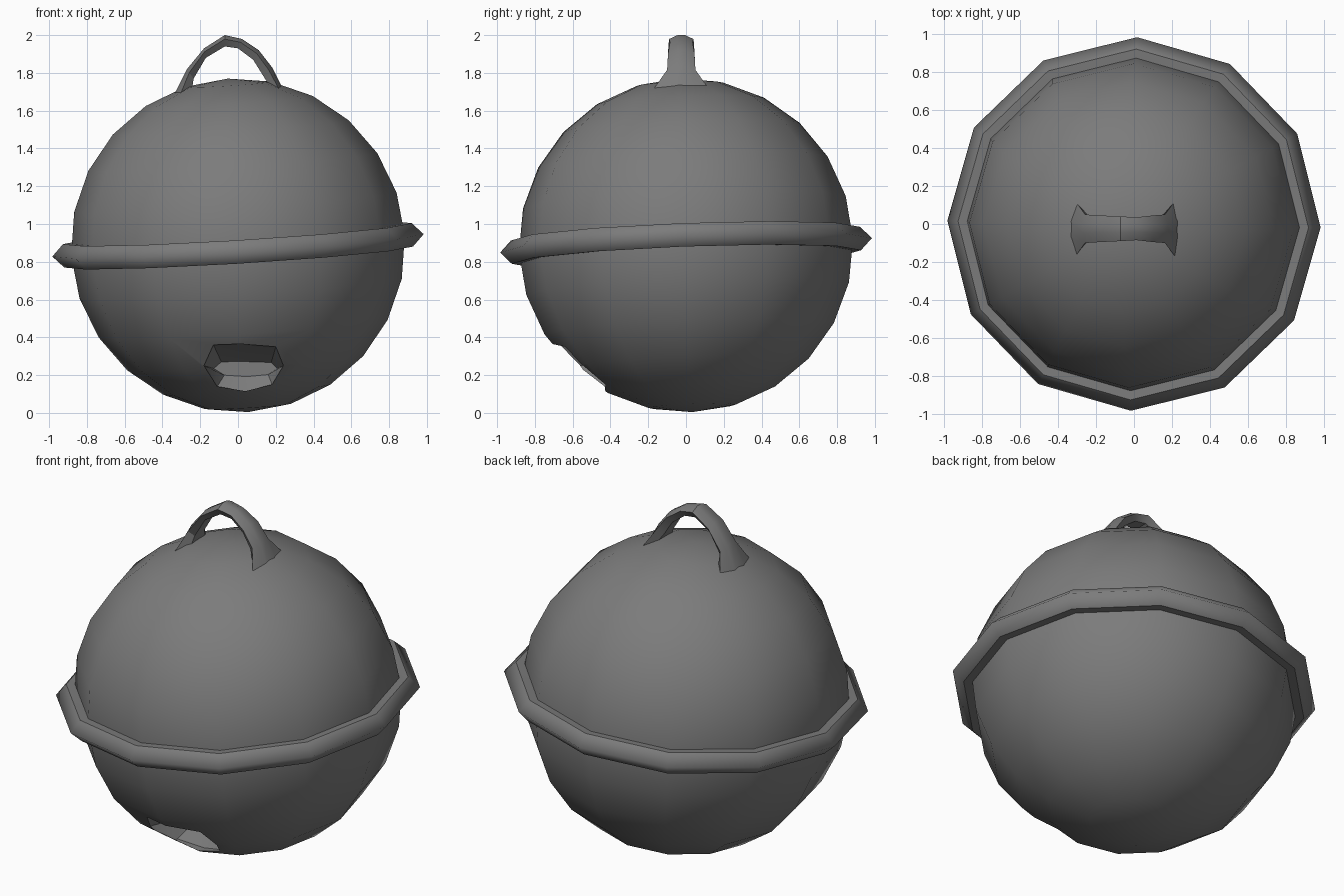
import bpy, bmesh, math
from mathutils import Vector, Matrix

if "Cube" in bpy.data.objects:
    bpy.data.objects.remove(bpy.data.objects["Cube"])

SIDES = 12
CENTRE = Vector((0, 0, 0.887))
AXIS = Vector((-0.061, -0.038, 1)).normalized()   # the ball leans slightly
TILT = (Matrix.Translation(CENTRE)
        @ Vector((0, 0, 1)).rotation_difference(AXIS).to_matrix().to_4x4()
        @ Matrix.Rotation(math.radians(-1), 4, 'Z'))

metal = bpy.data.materials.new("dark_metal")
metal.diffuse_color = (0.2, 0.2, 0.2, 1)
metal.use_nodes = True
metal.node_tree.nodes["Principled BSDF"].inputs["Base Color"].default_value = metal.diffuse_color


def finish(name, bm):
    bmesh.ops.recalc_face_normals(bm, faces=bm.faces)
    mesh = bpy.data.meshes.new(name)
    bm.to_mesh(mesh)
    bm.free()
    mesh.materials.append(metal)
    ob = bpy.data.objects.new(name, mesh)
    bpy.context.collection.objects.link(ob)
    return ob


def select(ob):
    bpy.ops.object.select_all(action='DESELECT')
    ob.select_set(True)
    bpy.context.view_layer.objects.active = ob


def smooth(ob, angle):
    select(ob)
    bpy.ops.object.shade_smooth_by_angle(angle=math.radians(angle))


def bridge(bm, loops, closed):
    n = len(loops[0])
    for a, b in zip(loops, loops[1:] + ([loops[0]] if closed else [])):
        for i in range(n):
            j = (i + 1) % n
            bm.faces.new((a[i], a[j], b[j], b[i]))
    if not closed:
        bm.faces.new(loops[0][::-1])
        bm.faces.new(loops[-1])


def lathe(name, profile, sharp):
    """Spin a closed profile; profile points listed in sharp keep a hard edge."""
    bm = bmesh.new()
    loops = []
    for k in range(SIDES):
        t = 2 * math.pi * k / SIDES
        loops.append([bm.verts.new((r * math.cos(t), r * math.sin(t), z))
                      for r, z in profile])
    bridge(bm, loops, True)
    for f in bm.faces:
        f.smooth = True
    for i in sharp:
        for a, b in zip(loops, loops[1:] + loops[:1]):
            bm.edges.get((a[i], b[i])).smooth = False
    bm.transform(TILT)
    return finish(name, bm)


# round body
bm = bmesh.new()
bmesh.ops.create_uvsphere(bm, u_segments=SIDES, v_segments=12, radius=0.885)
bm.transform(TILT)
body = finish("bell_body", bm)

# sound slot: an octagonal pocket narrowing to a small back wall
rim = [(-0.13, 0.36), (0.01, 0.365), (0.20, 0.35), (0.24, 0.25),
       (0.18, 0.15), (0.04, 0.115), (-0.11, 0.14), (-0.18, 0.25)]
bm = bmesh.new()
front, edge, back = [], [], []
for x, z in rim:
    y = -math.sqrt(0.87 ** 2 - x * x - (z - CENTRE.z) ** 2)
    front.append(bm.verts.new((x, -1.2, z)))
    edge.append(bm.verts.new((x, y + 0.02, z)))
    back.append(bm.verts.new((0.04 + (x - 0.03) * 0.8, -0.34,
                              0.235 + (z - 0.25) * 0.32)))
bridge(bm, [front, edge, back], False)
cutter = finish("slot_cutter", bm)
cutter.hide_render = True
cut = body.modifiers.new("slot", 'BOOLEAN')
cut.operation = 'DIFFERENCE'
cut.solver = 'EXACT'
cut.object = cutter
select(body)
bpy.ops.object.modifier_apply(modifier=cut.name)
bpy.data.objects.remove(cutter)
smooth(body, 35)

# raised seam ring and the thin collar beneath it
lathe("seam_ring", [(0.84, 0.057), (0.865, 0.058), (0.925, 0.062), (0.985, 0),
                    (0.925, -0.062), (0.865, -0.058), (0.84, -0.057)],
      (0, 2, 4, 6))
lathe("seam_collar", [(0.83, 0.112), (0.8695, 0.112),
                      (0.8695, -0.112), (0.83, -0.112)], (0, 1, 2, 3))

# hanging loop: outer and inner arch points in x, z, and half width in y
outer = [(-0.345, 1.67), (-0.27, 1.82), (-0.18, 1.93), (-0.07, 2.0),
         (0.02, 1.98), (0.11, 1.92), (0.18, 1.83), (0.24, 1.71)]
inner = [(-0.25, 1.67), (-0.235, 1.77), (-0.17, 1.88), (-0.07, 1.94),
         (0.0, 1.93), (0.08, 1.87), (0.13, 1.79), (0.18, 1.71)]
widths = [0.15, 0.075, 0.07, 0.065, 0.06, 0.07, 0.075, 0.15]
section = [(0, -0.3), (0.35, -1), (1, -0.6), (1, 0.6), (0.35, 1), (0, 0.3)]
bm = bmesh.new()
loops = []
for (xo, zo), (xi, zi), w in zip(outer, inner, widths):
    loops.append([bm.verts.new((xo + (xi - xo) * t, -0.025 + w * s,
                                zo + (zi - zo) * t)) for t, s in section])
bridge(bm, loops, False)
smooth(finish("hanging_loop", bm), 25)
